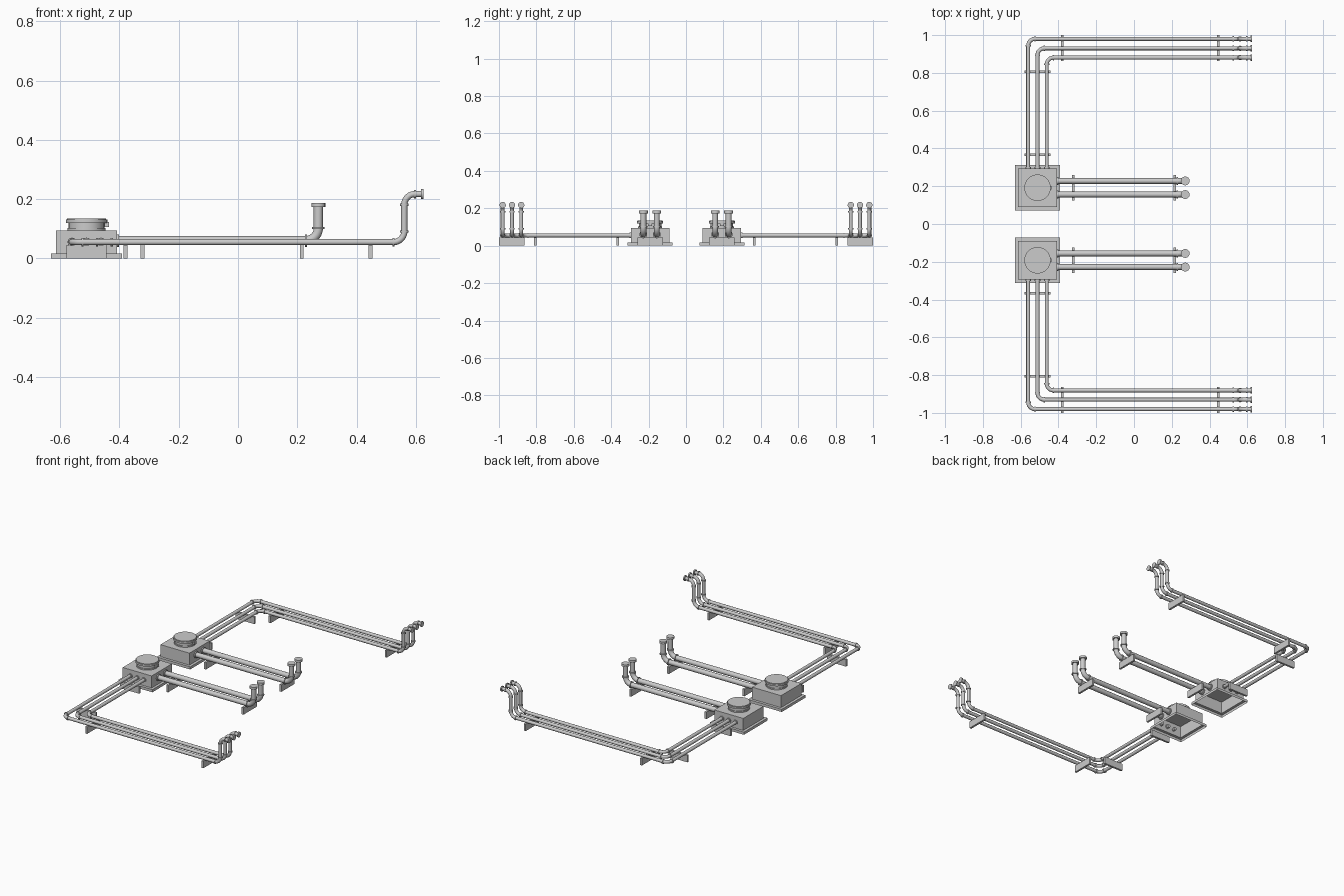
import bpy, bmesh
from mathutils import Vector

if "Cube" in bpy.data.objects:
    bpy.data.objects.remove(bpy.data.objects["Cube"])

CX, CY = -0.511, 0.192      # tank centre (mirrored in y)


def mesh_object(name, bm):
    bmesh.ops.recalc_face_normals(bm, faces=bm.faces)
    me = bpy.data.meshes.new(name)
    bm.to_mesh(me)
    bm.free()
    ob = bpy.data.objects.new(name, me)
    bpy.context.collection.objects.link(ob)
    return ob


def smooth(ob):
    bpy.ops.object.select_all(action='DESELECT')
    ob.select_set(True)
    bpy.context.view_layer.objects.active = ob
    bpy.ops.object.shade_smooth_by_angle(angle=0.7)


def box(name, center, size):
    bm = bmesh.new()
    bmesh.ops.create_cube(bm, size=1)
    for v in bm.verts:
        v.co = Vector(a * b for a, b in zip(v.co, size)) + Vector(center)
    return mesh_object(name, bm)


def disc(name, center, axis, r, depth, sides=16):
    bm = bmesh.new()
    bmesh.ops.create_cone(bm, cap_ends=True, segments=sides, radius1=r, radius2=r, depth=depth)
    rot = Vector((0, 0, 1)).rotation_difference(Vector(axis))
    for v in bm.verts:
        v.co = rot @ v.co + Vector(center)
    ob = mesh_object(name, bm)
    smooth(ob)
    return ob


def pipe(name, corners, r, bend):
    """Swept pipe with rounded elbows and a collar at each end of every elbow."""
    pts = [Vector(p) for p in corners]
    path = [pts[0]]
    for a, b, c in zip(pts, pts[1:], pts[2:]):
        d1, d2 = (a - b).normalized(), (c - b).normalized()
        p, q = b + d1 * bend, b + d2 * bend
        center = p + d2 * bend
        for i in range(9):
            t = i / 8
            d = ((p - center).lerp(q - center, t)).normalized() * bend
            path.append(center + d)
        disc(name + "_collar", p, d1, r * 1.35, 0.007)
        disc(name + "_collar", q, d2, r * 1.35, 0.007)
    path.append(pts[-1])
    cu = bpy.data.curves.new(name, 'CURVE')
    cu.dimensions = '3D'
    cu.bevel_depth = r
    cu.bevel_resolution = 4
    cu.use_fill_caps = True
    sp = cu.splines.new('POLY')
    sp.points.add(len(path) - 1)
    for pt, co in zip(sp.points, path):
        pt.co = (*co, 1)
    ob = bpy.data.objects.new(name, cu)
    bpy.context.collection.objects.link(ob)
    bpy.ops.object.select_all(action='DESELECT')
    ob.select_set(True)
    bpy.context.view_layer.objects.active = ob
    bpy.ops.object.convert(target='MESH')
    smooth(bpy.context.view_layer.objects.active)


def tank_shell(name, cy):
    """Square stepped housing, open underneath."""
    bm = bmesh.new()
    rings = []
    for h, z in ((0.12, 0), (0.12, 0.017), (0.103, 0.017), (0.103, 0.094)):
        rings.append([bm.verts.new((CX + sx * h, cy + sy * h, z))
                      for sx, sy in ((-1, -1), (1, -1), (1, 1), (-1, 1))])
    for lo, hi in zip(rings, rings[1:]):
        for i in range(4):
            j = (i + 1) % 4
            bm.faces.new((lo[i], lo[j], hi[j], hi[i]))
    bm.faces.new(rings[-1])
    mesh_object(name, bm)


for s, side in ((1, "back"), (-1, "front")):
    cy = s * CY
    # tank and round hatch
    tank_shell(side + "_tank", cy)
    for part, r, z0, z1 in (("hatch_base", 0.064, 0.092, 0.102), ("hatch_neck", 0.06, 0.10, 0.121),
                            ("hatch_lid", 0.07, 0.12, 0.131), ("hatch_top", 0.066, 0.131, 0.135)):
        disc(side + "_" + part, (CX, cy, (z0 + z1) / 2), (0, 0, 1), r, z1 - z0, 32)
    box(side + "_hatch_latch", (CX + 0.068, cy, 0.114), (0.014, 0.02, 0.016))

    # two short thick pipes ending in upright risers
    for y in (0.156, 0.228):
        y *= s
        n = side + "_short_pipe"
        pipe(n, [(-0.43, y, 0.06), (0.271, y, 0.06), (0.271, y, 0.18)], 0.0155, 0.042)
        disc(n + "_riser_cap", (0.271, y, 0.180), (0, 0, 1), 0.0235, 0.014)
        disc(n + "_wall_flange", (-0.405, y, 0.06), (1, 0, 0), 0.021, 0.008)
    for x in (-0.322, 0.215):
        box(side + "_short_support", (x, cy, 0.0225), (0.013, 0.136, 0.045))

    # three long nested pipes ending in goosenecks
    for x, y in ((-0.56, 0.98), (-0.511, 0.93), (-0.462, 0.881)):
        y *= s
        n = side + "_long_pipe"
        pipe(n, [(x, s * 0.28, 0.055), (x, y, 0.055), (0.561, y, 0.055),
                 (0.561, y, 0.217), (0.625, y, 0.217)], 0.0105, 0.036)
        disc(n + "_outlet_flange", (0.622, y, 0.217), (1, 0, 0), 0.017, 0.008)
        disc(n + "_wall_flange", (x, s * 0.297, 0.055), (0, 1, 0), 0.015, 0.008)
    for x in (-0.38, 0.447):
        box(side + "_long_support", (x, s * 0.932, 0.0225), (0.013, 0.136, 0.045))
    for y in (0.366, 0.806):
        box(side + "_side_support", (CX, s * y, 0.0225), (0.136, 0.013, 0.045))
